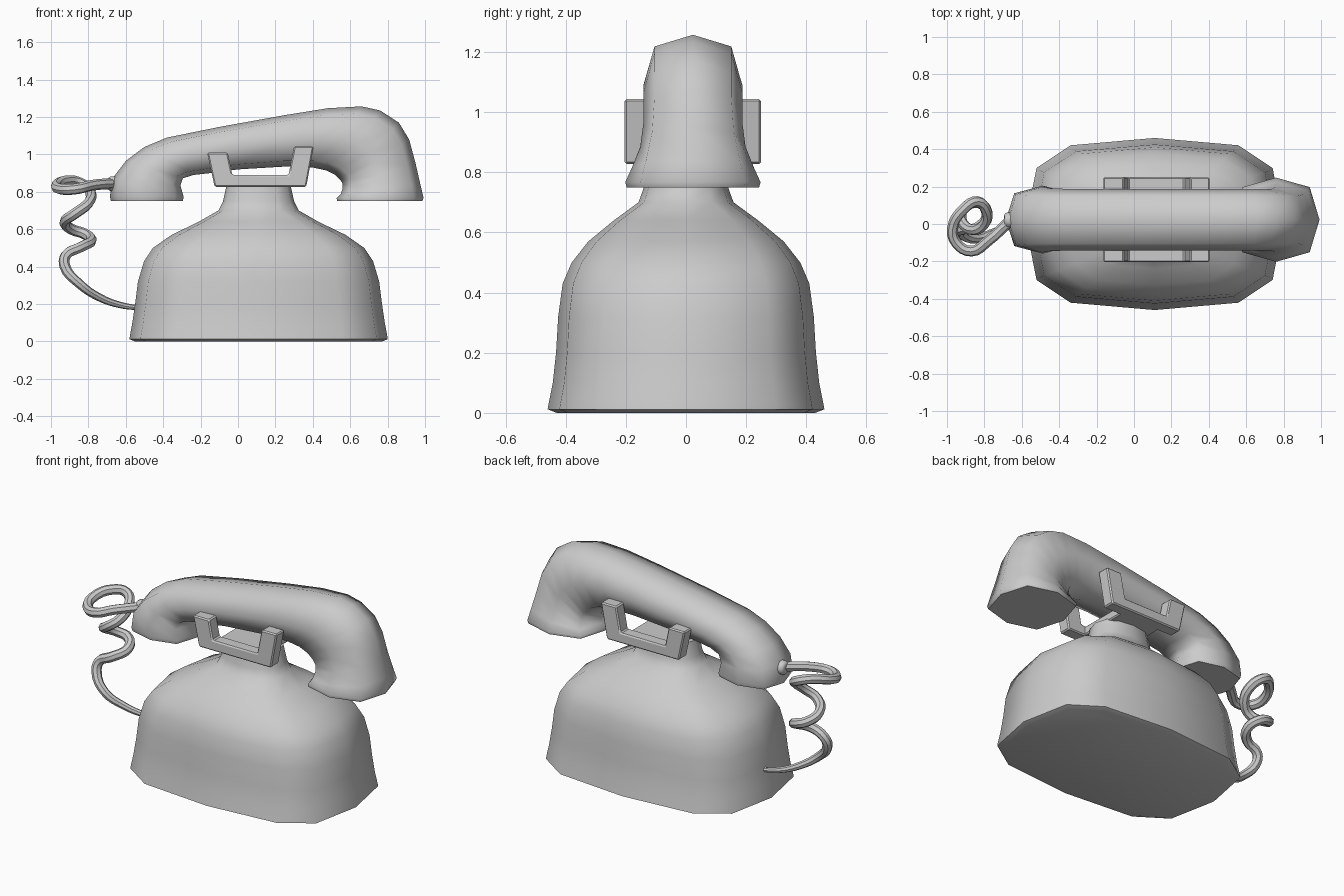
import bpy, bmesh, math
from mathutils import Vector

if "Cube" in bpy.data.objects:
    bpy.data.objects.remove(bpy.data.objects["Cube"])

mat = bpy.data.materials.new("plain_grey")
mat.diffuse_color = (0.6, 0.6, 0.6, 1)
mat.use_nodes = True
mat.node_tree.nodes["Principled BSDF"].inputs["Base Color"].default_value = mat.diffuse_color
MID_Y = 0.023  # centre line of handset and cradle


def finish(ob, angle=40):
    if not ob.data.materials:
        ob.data.materials.append(mat)
    bpy.ops.object.select_all(action='DESELECT')
    ob.select_set(True)
    bpy.context.view_layer.objects.active = ob
    bpy.ops.object.shade_smooth_by_angle(angle=math.radians(angle))
    return ob


def make(name, bm, angle=40):
    bmesh.ops.recalc_face_normals(bm, faces=bm.faces)
    me = bpy.data.meshes.new(name)
    bm.to_mesh(me)
    bm.free()
    ob = bpy.data.objects.new(name, me)
    bpy.context.collection.objects.link(ob)
    return finish(ob, angle)


def loft(name, rings, angle=60):
    """Skin a list of equal-length rings and cap both ends."""
    bm = bmesh.new()
    vs = [[bm.verts.new(p) for p in r] for r in rings]
    n = len(rings[0])
    for a, b in zip(vs, vs[1:]):
        for i in range(n):
            j = (i + 1) % n
            bm.faces.new((a[i], a[j], b[j], b[i]))
    bm.faces.new(vs[0])
    bm.faces.new(vs[-1])
    return make(name, bm, angle)


def section(n, power):
    """Unit superellipse with n corners."""
    out = []
    for i in range(n):
        t = 2 * math.pi * i / n
        c, s = math.cos(t), math.sin(t)
        out.append((math.copysign(abs(c) ** power, c) if abs(c) > 1e-6 else 0,
                    math.copysign(abs(s) ** power, s) if abs(s) > 1e-6 else 0))
    return out


# Bell-shaped body: z, half width in x, half depth in y
body = [(0, .66, .43), (.012, .69, .46), (.03, .688, .457), (.1, .675, .443),
        (.2, .66, .432), (.32, .645, .425), (.43, .612, .41), (.5, .565, .38),
        (.57, .465, .325), (.64, .32, .24), (.7, .215, .158), (.75, .19, .14),
        (.84, .17, .125)]
loft("body", [[(.11 + a * x, b * y, z) for x, y in section(12, .62 if z < .66 else .85)]
              for z, a, b in body])

# Handset: outer point, inner point, half depth
hand = [(-.68, .752, -.295, .752, .175), (-.685, .775, -.29, .772, .182),
        (-.672, .87, -.308, .835, .175), (-.60, .965, -.295, .872, .168),
        (-.5, 1.04, -.24, .89, .165), (-.38, 1.09, -.15, .9, .165),
        (-.1, 1.147, 0, .92, .165), (.25, 1.21, .25, .935, .165),
        (.48, 1.247, .40, .93, .165), (.66, 1.257, .47, .915, .165),
        (.76, 1.235, .52, .89, .165), (.86, 1.17, .55, .86, .165),
        (.915, 1.08, .56, .842, .165), (.95, .95, .56, .82, .175),
        (.975, .84, .55, .79, .203), (.992, .768, .527, .766, .225),
        (.985, .75, .53, .75, .22)]
rings = []
for ox, oz, ix, iz, w in hand:
    o, i = Vector((ox, MID_Y, oz)), Vector((ix, MID_Y, iz))
    mid, half = (o + i) / 2, (o - i) / 2
    rings.append([mid + half * u + Vector((0, w * v, 0)) for u, v in section(8, .74)])
loft("handset", rings)

# Cradle forks: one U profile on each side
fork = [(-.165, 1.01), (-.125, .827), (.365, .827), (.405, 1.043),
        (.30, 1.043), (.27, .89), (-.03, .89), (-.055, 1.01)]


def prism(name, pts, y0, y1):
    bm = bmesh.new()
    f = bm.faces.new([bm.verts.new((x, y0, z)) for x, z in pts])
    ext = bmesh.ops.extrude_face_region(bm, geom=[f])
    bmesh.ops.translate(bm, vec=(0, y1 - y0, 0),
                        verts=[v for v in ext["geom"] if isinstance(v, bmesh.types.BMVert)])
    bmesh.ops.recalc_face_normals(bm, faces=bm.faces)
    bmesh.ops.bevel(bm, geom=bm.edges[:], offset=.007, segments=1, affect='EDGES')
    return make(name, bm, 30)


for side, name in ((-1, "front_fork"), (1, "back_fork")):
    y0, y1 = sorted((MID_Y + side * .15, MID_Y + side * .227))
    prism(name, fork, y0, y1)

# Bar joining the forks on top of the neck
prism("cradle_bar", [(-.03, .83), (.25, .83), (.25, .885), (-.03, .885)], -.14, .186)

# Coiled cord, thinning where it enters the body
path = [(-.66, .02, .845), (-.78, -.09, .835), (-.87, -.145, .815), (-.95, -.1, .815),
        (-.97, -.02, .835), (-.91, .08, .86), (-.84, .12, .845), (-.79, .07, .80),
        (-.80, 0, .74), (-.87, -.03, .685), (-.925, .03, .64), (-.89, .1, .6),
        (-.82, .11, .575), (-.785, .05, .54), (-.84, -.02, .505), (-.92, -.03, .46),
        (-.925, -.05, .40), (-.85, -.08, .31), (-.74, -.04, .235), (-.63, 0, .195),
        (-.52, .02, .178)]
cu = bpy.data.curves.new("cord", 'CURVE')
cu.dimensions = '3D'
cu.bevel_depth = .029
cu.bevel_resolution = 2
cu.use_fill_caps = True
sp = cu.splines.new('BEZIER')
sp.resolution_u = 4
sp.bezier_points.add(len(path) - 1)
for k, (bp, p) in enumerate(zip(sp.bezier_points, path)):
    bp.co = p
    bp.handle_left_type = bp.handle_right_type = 'AUTO'
    bp.radius = min(1, .45 + .14 * (len(path) - 1 - k))
cord = bpy.data.objects.new("cord", cu)
bpy.context.collection.objects.link(cord)
bpy.ops.object.select_all(action='DESELECT')
cord.select_set(True)
bpy.context.view_layer.objects.active = cord
bpy.ops.object.convert(target='MESH')
finish(bpy.context.view_layer.objects.active)

# Collar where the cord leaves the handset
loft("cord_collar", [[(x, .02 + r * u, .843 + r * v) for u, v in section(10, 1)]
                     for x, r in ((-.64, .042), (-.68, .042), (-.692, .034), (-.695, .02))])
